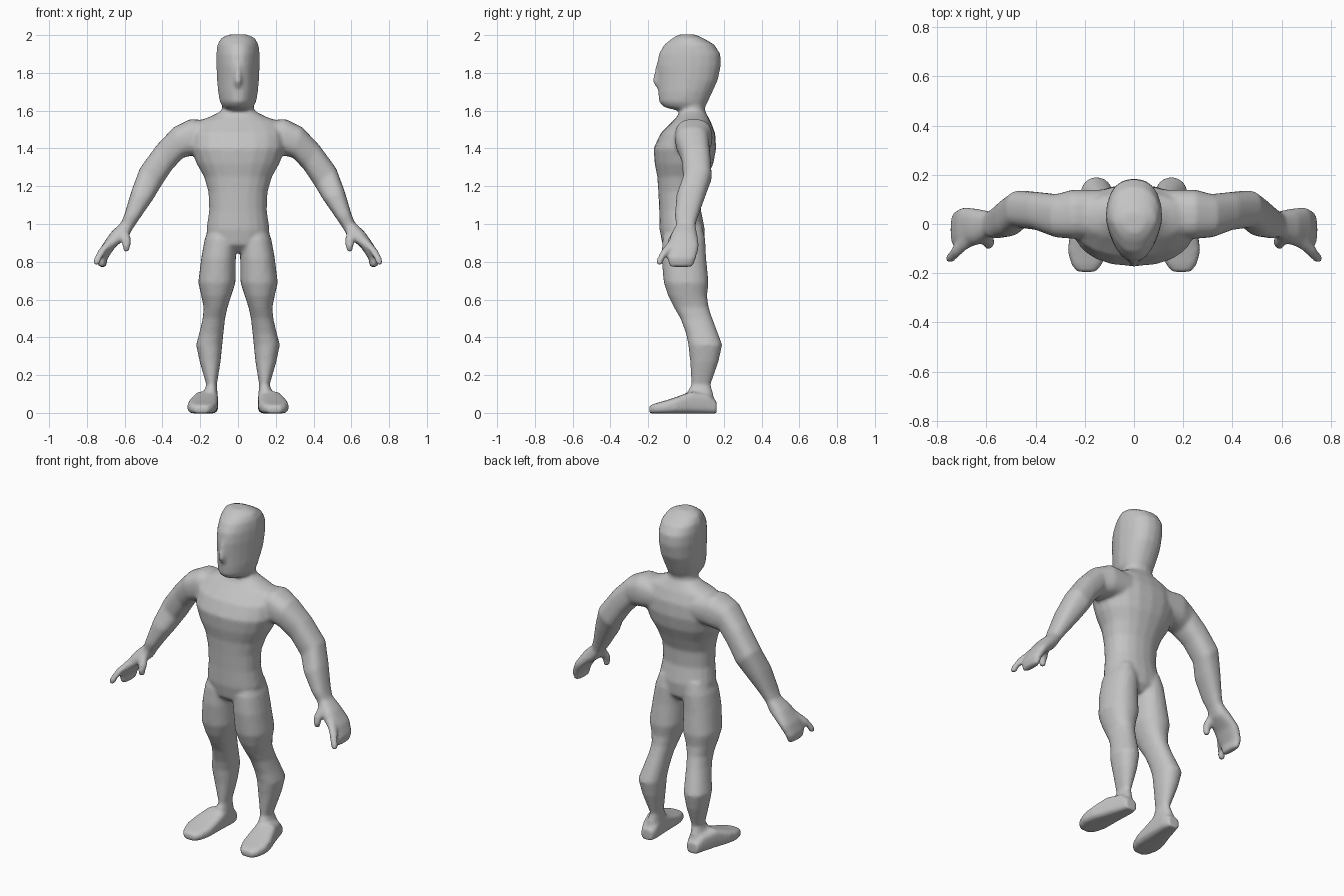
import bpy
import bmesh
import math
from mathutils import Vector

N = 20  # points around each cross-section
bm = bmesh.new()


def spow(v, p):
    return math.copysign(abs(v) ** p, v)


def loft(rings, mirror=False, power=0.9, front=0.0):
    """Closed skin through rings of (centre, u axis, v axis); front narrows the -v side."""
    for side in ((1, -1) if mirror else (1,)):
        loops = []
        for c, u, v in rings:
            loop = []
            for i in range(N):
                a = 2 * math.pi * i / N
                cu, sv = spow(math.cos(a), power), spow(math.sin(a), power)
                if sv < 0:
                    cu *= 1 + front * sv
                p = Vector(c) + Vector(u) * cu + Vector(v) * sv
                loop.append(bm.verts.new((p.x * side, p.y, p.z)))
            loops.append(loop)
        for a, b in zip(loops, loops[1:]):
            for i in range(N):
                j = (i + 1) % N
                bm.faces.new((a[i], a[j], b[j], b[i]))
        bm.faces.new(loops[0])
        bm.faces.new(loops[-1])


def level(z, x0, x1, y0, y1):
    """Horizontal ring from its bounds."""
    return ((x0 + x1) / 2, (y0 + y1) / 2, z), ((x1 - x0) / 2, 0, 0), (0, (y1 - y0) / 2, 0)


def upright(y, x0, x1, z0, z1):
    """Ring facing forward, from its bounds."""
    return ((x0 + x1) / 2, y, (z0 + z1) / 2), ((x1 - x0) / 2, 0, 0), (0, 0, (z1 - z0) / 2)


def limb(xu, zu, xl, zl, y0, y1):
    """Tilted ring between an upper and a lower edge point."""
    return (((xu + xl) / 2, (y0 + y1) / 2, (zu + zl) / 2),
            ((xu - xl) / 2, 0, (zu - zl) / 2), (0, (y1 - y0) / 2, 0))


# Torso and neck: height, half width, front, back
torso = [(0.85, 0.07, -0.08, 0.06), (0.89, 0.15, -0.125, 0.095), (0.97, 0.168, -0.14, 0.10),
         (1.07, 0.153, -0.142, 0.08), (1.17, 0.157, -0.147, 0.085), (1.25, 0.18, -0.152, 0.115),
         (1.32, 0.22, -0.166, 0.145), (1.40, 0.25, -0.172, 0.16), (1.48, 0.25, -0.135, 0.155),
         (1.545, 0.21, -0.07, 0.13), (1.572, 0.14, -0.045, 0.115), (1.60, 0.085, -0.035, 0.10),
         (1.68, 0.08, -0.03, 0.10)]
loft([level(z, -w, w, a, b) for z, w, a, b in torso])

# Head, narrower towards the face
head = [(1.60, 0.07, -0.04, 0.09), (1.618, 0.08, -0.115, 0.10), (1.645, 0.096, -0.143, 0.115),
        (1.70, 0.106, -0.148, 0.14), (1.76, 0.111, -0.15, 0.168), (1.84, 0.115, -0.154, 0.185),
        (1.90, 0.115, -0.144, 0.182), (1.95, 0.109, -0.115, 0.15), (1.985, 0.09, -0.07, 0.09),
        (2.004, 0.045, -0.035, 0.045)]
loft([level(z, -w, w, a, b) for z, w, a, b in head], power=0.85, front=0.3)

# Nose
loft([level(1.85, -0.01, 0.01, -0.157, -0.12), level(1.755, -0.02, 0.02, -0.178, -0.12),
      level(1.725, -0.018, 0.018, -0.158, -0.12)])

# Legs: height, inner, outer, front, back
legs = [(0.99, 0.03, 0.15, -0.10, 0.085), (0.92, 0.006, 0.177, -0.125, 0.102),
        (0.82, 0.011, 0.195, -0.13, 0.107), (0.69, 0.013, 0.211, -0.118, 0.12),
        (0.62, 0.035, 0.195, -0.095, 0.112), (0.56, 0.055, 0.182, -0.065, 0.12),
        (0.50, 0.068, 0.187, -0.03, 0.14), (0.42, 0.077, 0.206, 0.0, 0.17),
        (0.36, 0.083, 0.222, 0.012, 0.192), (0.27, 0.092, 0.203, 0.022, 0.172),
        (0.15, 0.112, 0.168, 0.028, 0.13), (0.10, 0.108, 0.185, 0.0, 0.145),
        (0.03, 0.108, 0.195, 0.0, 0.155)]
loft([level(*r) for r in legs], mirror=True)

# Feet: depth, inner, outer, sole, top
feet = [(0.162, 0.115, 0.19, -0.003, 0.06), (0.12, 0.104, 0.205, -0.004, 0.10),
        (0.03, 0.104, 0.235, -0.004, 0.115), (-0.05, 0.106, 0.262, -0.004, 0.085),
        (-0.11, 0.11, 0.27, -0.004, 0.065), (-0.165, 0.13, 0.255, -0.004, 0.05),
        (-0.195, 0.155, 0.23, -0.002, 0.038)]
loft([upright(*r) for r in feet], mirror=True, power=0.55)

# Arms and mitten hands: upper edge x z, lower edge x z, front, back
arms = [(0.10, 1.54, 0.13, 1.38, -0.06, 0.14), (0.25, 1.557, 0.25, 1.36, -0.06, 0.14),
        (0.34, 1.513, 0.29, 1.352, -0.055, 0.122), (0.43, 1.418, 0.35, 1.288, -0.025, 0.13),
        (0.52, 1.295, 0.408, 1.20, -0.015, 0.137), (0.563, 1.18, 0.45, 1.13, -0.05, 0.105),
        (0.60, 1.055, 0.52, 1.03, -0.06, 0.065), (0.617, 1.01, 0.555, 0.978, -0.052, 0.05),
        (0.672, 0.957, 0.583, 0.93, -0.08, 0.06), (0.722, 0.885, 0.648, 0.88, -0.10, 0.07),
        (0.747, 0.82, 0.692, 0.815, -0.098, 0.053), (0.738, 0.772, 0.698, 0.772, -0.088, 0.035)]
loft([limb(*r) for r in arms], mirror=True, power=0.8)


# Index fingers and thumbs
def digit(path):
    loft([((x, y, z), (r, 0, 0), (0, r, 0)) for x, y, z, r in path], mirror=True)


digit([(0.665, -0.06, 0.92, 0.025), (0.715, -0.105, 0.865, 0.023),
       (0.743, -0.135, 0.815, 0.02), (0.75, -0.143, 0.783, 0.016)])
digit([(0.605, -0.045, 0.96, 0.028), (0.592, -0.07, 0.92, 0.025),
       (0.59, -0.082, 0.885, 0.021), (0.592, -0.08, 0.852, 0.016)])

# One continuous skin over all the parts
bmesh.ops.recalc_face_normals(bm, faces=bm.faces)
mesh = bpy.data.meshes.new("body")
bm.to_mesh(mesh)
bm.free()
body = bpy.data.objects.new("body", mesh)
bpy.context.collection.objects.link(body)
bpy.context.view_layer.objects.active = body
body.select_set(True)

fuse = body.modifiers.new("fuse", 'REMESH')
fuse.mode = 'VOXEL'
fuse.voxel_size = 0.01
relax = body.modifiers.new("relax", 'SMOOTH')
relax.factor = 0.5
relax.iterations = 7
for name in ("fuse", "relax"):
    bpy.ops.object.modifier_apply(modifier=name)

skin = bpy.data.materials.new("plain grey")
skin.diffuse_color = (0.55, 0.55, 0.55, 1)
body.data.materials.clear()
body.data.materials.append(skin)
bpy.ops.object.shade_smooth()
